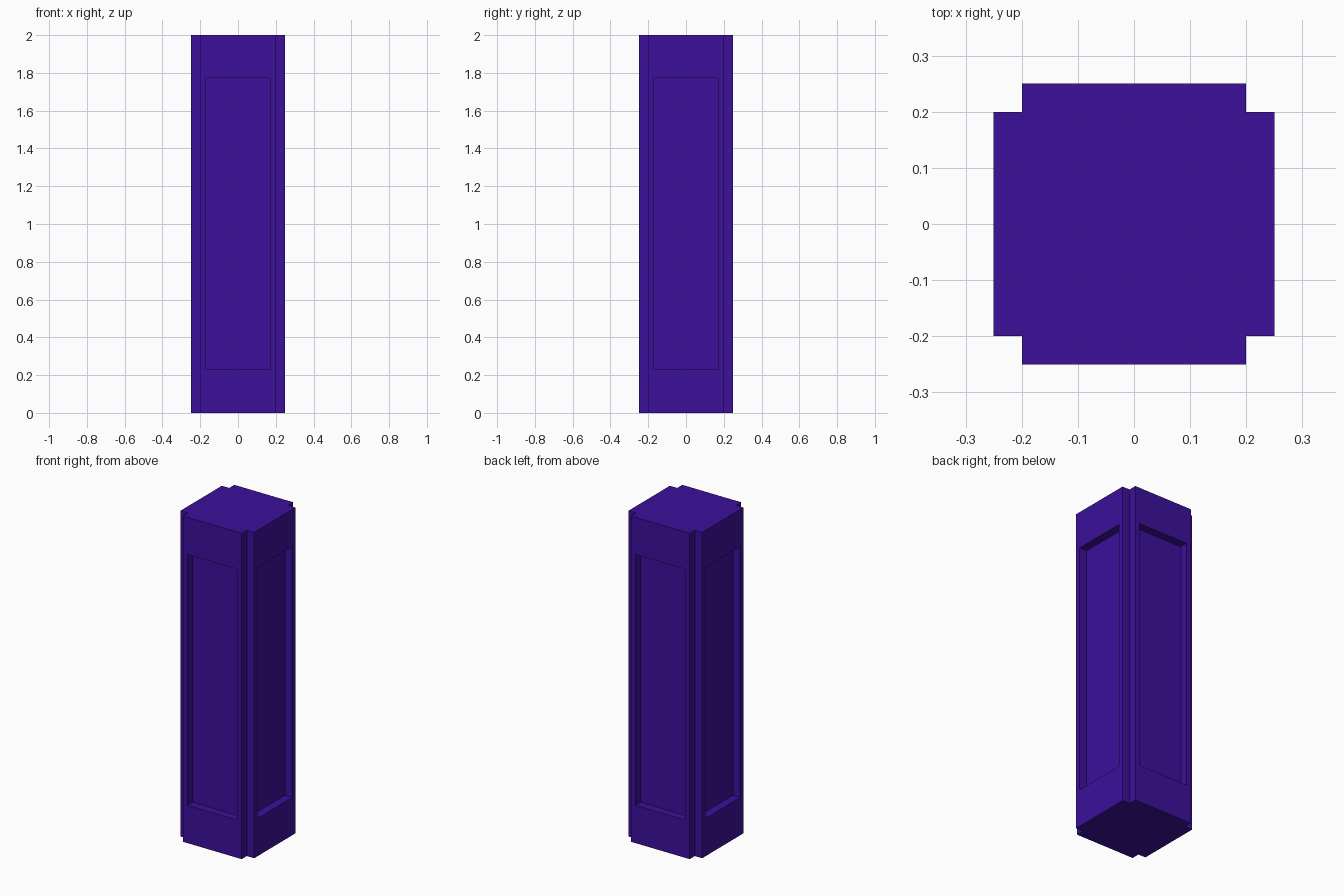
import bpy, bmesh
from mathutils import Vector

if "Cube" in bpy.data.objects:
    bpy.data.objects.remove(bpy.data.objects["Cube"])

HEIGHT, OUTER, CORE = 2.0, 0.25, 0.20        # pillar height, half width, notch position
PANEL_HALF, PANEL_LOW, PANEL_HIGH = 0.156, 0.232, 1.772

bm = bmesh.new()

# Square shaft with notched corners
quarter = [(OUTER, -CORE), (OUTER, CORE), (CORE, CORE)]
profile = []
for _ in range(4):
    profile += quarter
    quarter = [(-y, x) for x, y in quarter]
base = bm.faces.new([bm.verts.new((x, y, 0)) for x, y in profile])
ext = bmesh.ops.extrude_face_region(bm, geom=[base], use_keep_orig=True)
bmesh.ops.translate(bm, vec=(0, 0, HEIGHT),
                    verts=[v for v in ext["geom"] if isinstance(v, bmesh.types.BMVert)])
bmesh.ops.recalc_face_normals(bm, faces=bm.faces)
bm.normal_update()

# Recessed panel on each broad side
sides = [f for f in bm.faces if abs(f.normal.z) < 0.1 and f.calc_area() > 0.5]
bmesh.ops.inset_individual(bm, faces=sides, thickness=CORE - PANEL_HALF)
for f in sides:
    for v in f.verts:
        v.co.z = PANEL_LOW if v.co.z < HEIGHT / 2 else PANEL_HIGH
    normal = Vector(f.normal)
    inner = bmesh.ops.extrude_discrete_faces(bm, faces=[f])["faces"][0]
    bmesh.ops.translate(bm, vec=normal * (CORE - OUTER), verts=inner.verts)
bmesh.ops.recalc_face_normals(bm, faces=bm.faces)

mesh = bpy.data.meshes.new("panelled_pillar")
bm.to_mesh(mesh)
bm.free()
pillar = bpy.data.objects.new("panelled_pillar", mesh)
bpy.context.collection.objects.link(pillar)

# Deep violet paint
paint = bpy.data.materials.new("violet_paint")
paint.diffuse_color = (0.045, 0.005, 0.33, 1)
paint.use_nodes = True
paint.node_tree.nodes["Principled BSDF"].inputs["Base Color"].default_value = paint.diffuse_color
mesh.materials.append(paint)
